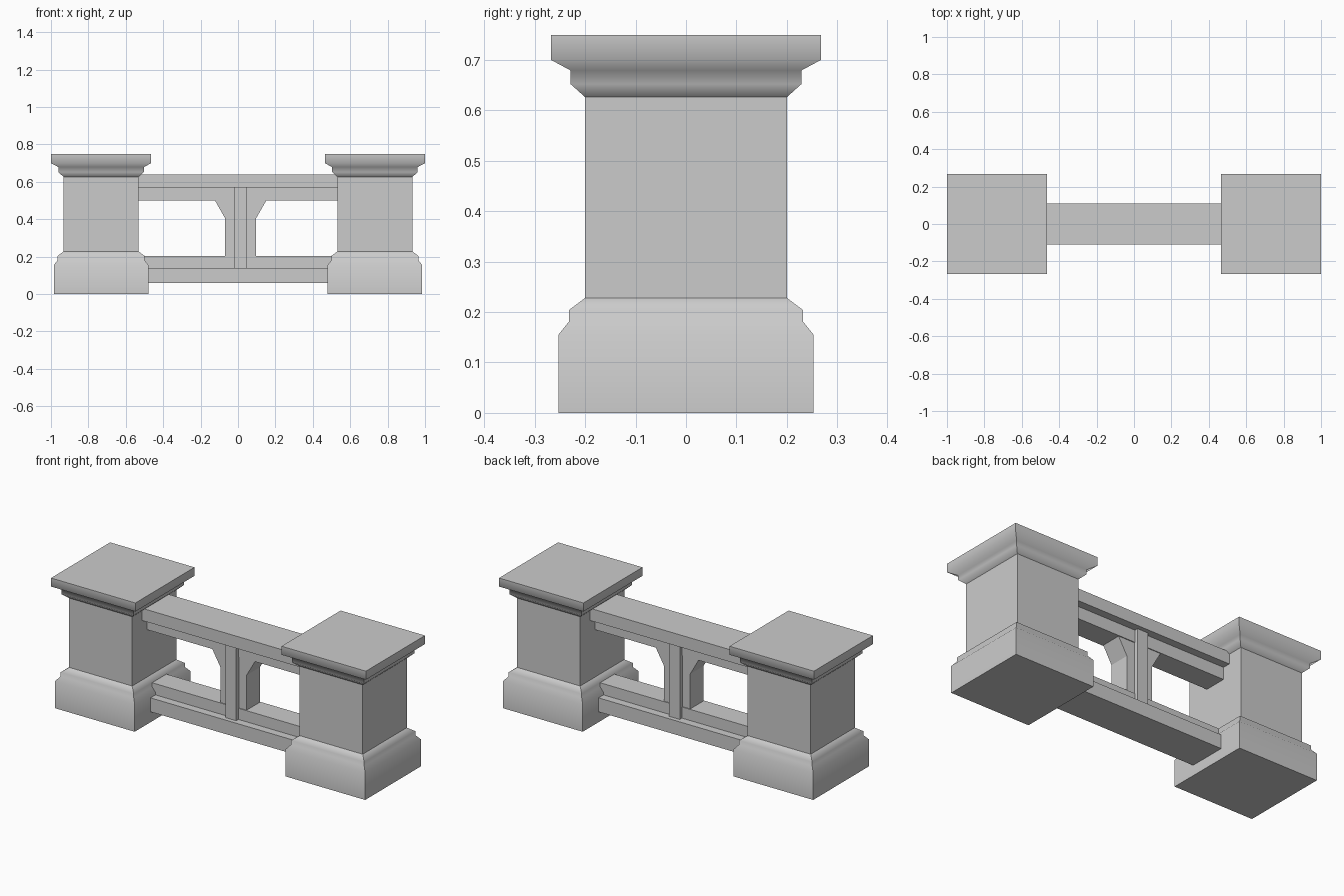
import bpy
import bmesh

cube = bpy.data.objects.get("Cube")
if cube:
    bpy.data.objects.remove(cube, do_unlink=True)

stone = bpy.data.materials.new("grey stone")
stone.use_nodes = True
GREY = (0.6, 0.6, 0.6, 1)
stone.diffuse_color = GREY
stone.node_tree.nodes["Principled BSDF"].inputs["Base Color"].default_value = GREY


def finish(bm, name):
    bmesh.ops.recalc_face_normals(bm, faces=bm.faces)
    mesh = bpy.data.meshes.new(name)
    bm.to_mesh(mesh)
    bm.free()
    mesh.materials.append(stone)
    obj = bpy.data.objects.new(name, mesh)
    bpy.context.collection.objects.link(obj)
    return obj


def square_stack(name, cx, profile, smooth=False):
    """Square tower from (half width, height) pairs, with crisp corners."""
    bm = bmesh.new()
    rings = [[bm.verts.new((cx + sx * h, sy * h, z))
              for sx, sy in ((-1, -1), (1, -1), (1, 1), (-1, 1))]
             for h, z in profile]
    for low, high in zip(rings, rings[1:]):
        for i in range(4):
            j = (i + 1) % 4
            face = bm.faces.new((low[i], low[j], high[j], high[i]))
            face.smooth = smooth
            bm.edges.get((low[i], high[i])).smooth = False
    for ring in (rings[0], rings[-1]):
        bm.faces.new(ring)
        for i in range(4):
            bm.edges.get((ring[i], ring[(i + 1) % 4])).smooth = False
    return finish(bm, name)


def slab(name, outline, depth):
    """Front outline in x and z, extruded evenly to both sides of y = 0."""
    bm = bmesh.new()
    face = bm.faces.new([bm.verts.new((x, -depth, z)) for x, z in outline])
    new = bmesh.ops.extrude_face_region(bm, geom=[face])["geom"]
    verts = [v for v in new if isinstance(v, bmesh.types.BMVert)]
    bmesh.ops.translate(bm, verts=verts, vec=(0, 2 * depth, 0))
    return finish(bm, name)


def block(name, x0, x1, z0, z1, depth):
    return slab(name, [(x0, z0), (x1, z0), (x1, z1), (x0, z1)], depth)


# Pillars: moulded base, plain shaft, moulded cap
BASE = [(0.253, 0), (0.253, 0.155), (0.232, 0.181), (0.232, 0.204), (0.2, 0.228)]
SHAFT = [(0.2, 0.228), (0.2, 0.626)]
CAP = [(0.2, 0.626), (0.229, 0.652), (0.229, 0.679), (0.268, 0.7), (0.268, 0.749)]
for side, cx in (("right", -0.732), ("left", 0.732)):
    square_stack(side + "_pillar_base", cx, BASE, True)
    square_stack(side + "_pillar_shaft", cx, SHAFT)
    square_stack(side + "_pillar_cap", cx, CAP, True)

# Stepped rails running between the pillars
END = 0.55
WIDE, NARROW = 0.11, 0.065
block("top_rail", -END, END, 0.57, 0.64, WIDE)
block("top_rail_step", -END, END, 0.5, 0.57, NARROW)
block("bottom_rail_step", -END, END, 0.14, 0.204, NARROW)
block("bottom_rail", -END, END, 0.06, 0.14, WIDE)

# Central post with a flared bracket behind it
MID = 0.014
block("post", MID - 0.034, MID + 0.034, 0.14, 0.57, 0.085)
half = [(0.083, 0.204), (0.083, 0.405), (0.137, 0.5)]
outline = [(MID + x, z) for x, z in half] + [(MID - x, z) for x, z in reversed(half)]
slab("post_bracket", outline, 0.06)
